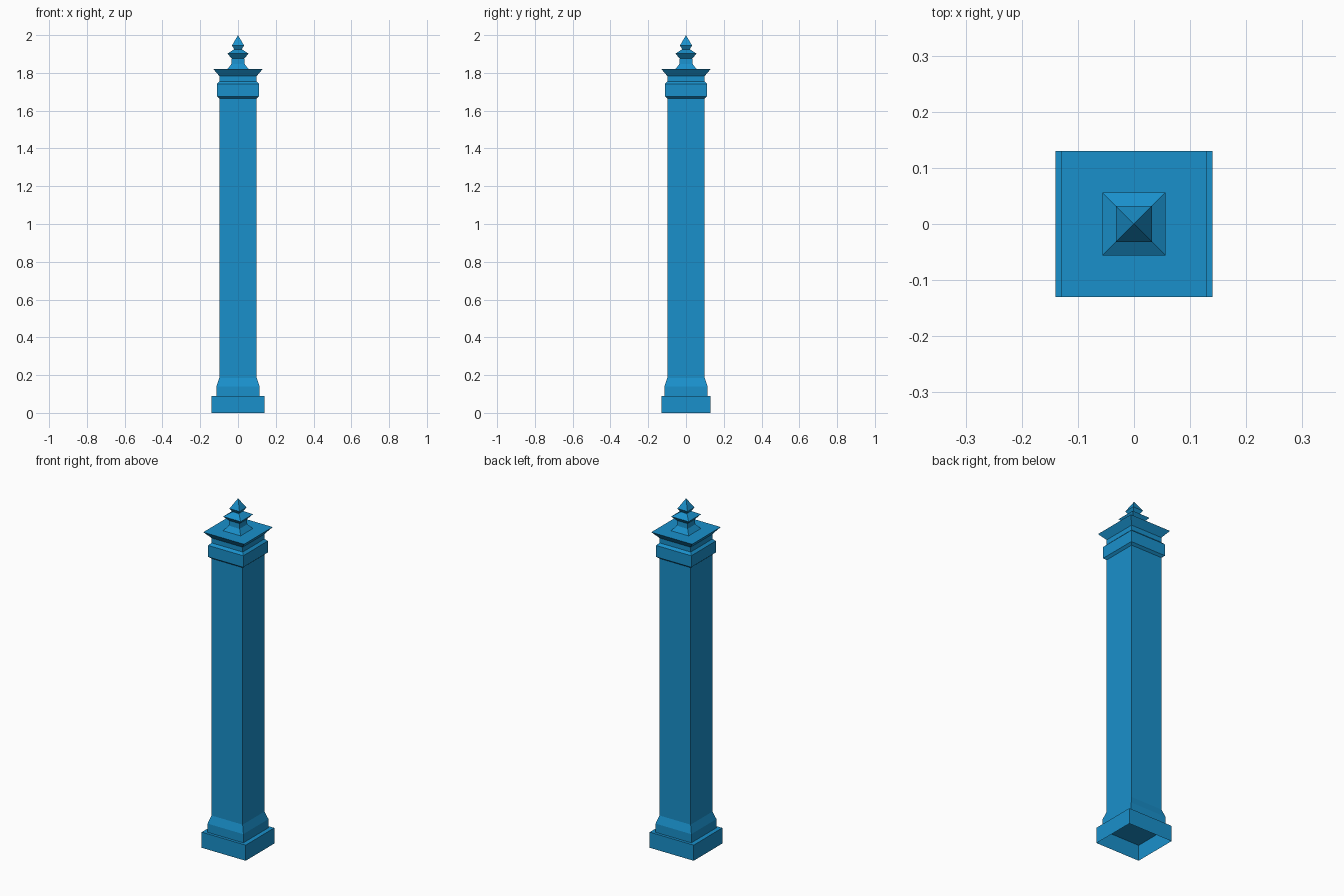
import bpy, bmesh

if "Cube" in bpy.data.objects:
    bpy.data.objects.remove(bpy.data.objects["Cube"])

blue = bpy.data.materials.new("blue_paint")
blue.diffuse_color = (0.01, 0.28, 0.6, 1)
blue.use_nodes = True
blue.node_tree.nodes["Principled BSDF"].inputs["Base Color"].default_value = blue.diffuse_color


def square_loft(name, profile, sx=1.0, cap_bottom=True):
    """Stack square sections given as (half width, z); zero width makes an apex."""
    bm = bmesh.new()
    rings = []
    for r, z in profile:
        if r == 0:
            rings.append([bm.verts.new((0, 0, z))])
        else:
            rings.append([bm.verts.new((x * r * sx, y * r, z))
                          for x, y in ((-1, -1), (1, -1), (1, 1), (-1, 1))])
    for a, b in zip(rings, rings[1:]):
        for i in range(4):
            j = (i + 1) % 4
            if len(b) == 1:
                bm.faces.new((a[i], a[j], b[0]))
            else:
                bm.faces.new((a[i], a[j], b[j], b[i]))
    if cap_bottom:
        bm.faces.new(rings[0][::-1])
    if len(rings[-1]) == 4:
        bm.faces.new(rings[-1])
    mesh = bpy.data.meshes.new(name)
    bm.to_mesh(mesh)
    bm.free()
    mesh.materials.append(blue)
    obj = bpy.data.objects.new(name, mesh)
    bpy.context.collection.objects.link(obj)
    return obj


# Base block, hollow underneath and slightly wider along x
square_loft("base_block", [(0.13, 0), (0.13, 0.09)], sx=0.14 / 0.13, cap_bottom=False)

# Shaft with stepped foot, collar and flared cap
square_loft("column_shaft", [
    (0.114, 0.09), (0.114, 0.14), (0.099, 0.185), (0.099, 1.665),
    (0.112, 1.676), (0.112, 1.742), (0.099, 1.755), (0.099, 1.783),
    (0.13, 1.82)], cap_bottom=False)

# Pointed finial
square_loft("finial", [
    (0.056, 1.82), (0.035, 1.847), (0.033, 1.876), (0.056, 1.902),
    (0.02, 1.925), (0.032, 1.945), (0, 2.0)], cap_bottom=False)
